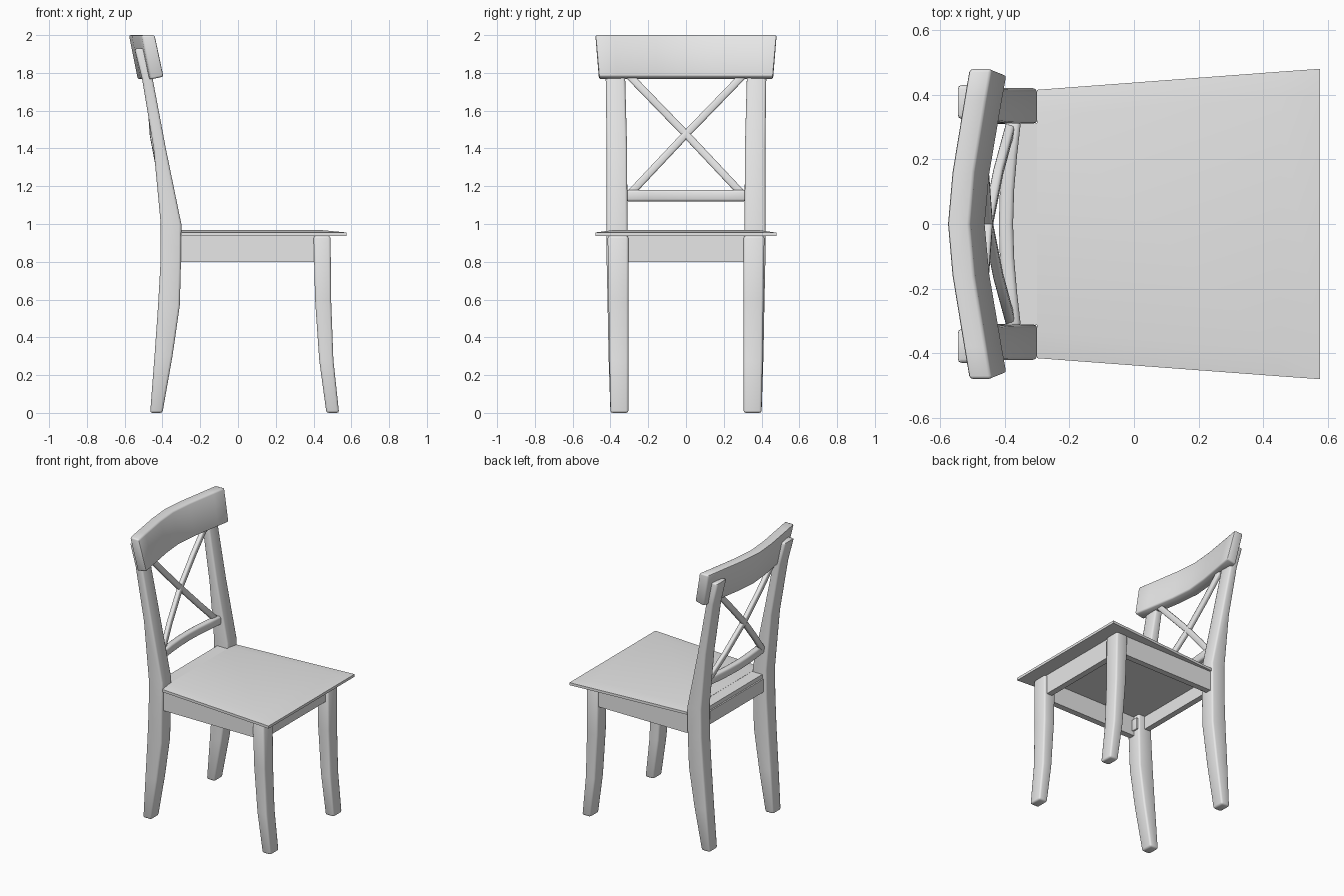
import bpy
import bmesh
import math

cube = bpy.data.objects.get("Cube")
if cube:
    bpy.data.objects.remove(cube, do_unlink=True)

paint = bpy.data.materials.new("plain_grey")
paint.use_nodes = True
GREY = (0.8, 0.8, 0.8, 1)
paint.diffuse_color = GREY
paint.node_tree.nodes["Principled BSDF"].inputs["Base Color"].default_value = GREY


def loft(name, rings, round_by=0.0):
    """Skin a row of equal rings, cap the ends and round the hard edges."""
    bm = bmesh.new()
    rows = [[bm.verts.new(p) for p in ring] for ring in rings]
    n = len(rows[0])
    for a, b in zip(rows, rows[1:]):
        for i in range(n):
            j = (i + 1) % n
            bm.faces.new((a[i], a[j], b[j], b[i]))
    bm.faces.new(rows[0])
    bm.faces.new(rows[-1])
    bmesh.ops.recalc_face_normals(bm, faces=bm.faces[:])
    if round_by:
        hard = [e for e in bm.edges if e.calc_face_angle(0) > math.radians(50)]
        bmesh.ops.bevel(bm, geom=hard, offset=round_by, segments=2,
                        profile=0.5, affect='EDGES', clamp_overlap=True)
    mesh = bpy.data.meshes.new(name)
    bm.to_mesh(mesh)
    bm.free()
    obj = bpy.data.objects.new(name, mesh)
    bpy.context.collection.objects.link(obj)
    mesh.materials.append(paint)
    bpy.ops.object.select_all(action='DESELECT')
    obj.select_set(True)
    bpy.context.view_layer.objects.active = obj
    bpy.ops.object.shade_smooth_by_angle(angle=math.radians(50))
    return obj


def flat_ring(x0, x1, y0, y1, z):
    return [(x0, y0, z), (x1, y0, z), (x1, y1, z), (x0, y1, z)]


def box(name, x0, x1, y0, y1, z0, z1, round_by=0.0):
    y0, y1 = sorted((y0, y1))
    return loft(name, [flat_ring(x0, x1, y0, y1, z) for z in (z0, z1)], round_by)


# Leg sections: height, back x, front x, inner y, outer y
back_leg = [(0, -.465, -.40, .31, .40), (.3, -.442, -.347, .31, .41),
            (.57, -.423, -.308, .31, .415), (.8, -.41, -.302, .31, .42),
            (1, -.409, -.30, .31, .42), (1.4, -.447, -.382, .312, .42),
            (1.77, -.508, -.452, .322, .425), (1.93, -.548, -.497, .325, .43)]
front_leg = [(0, .468, .535, .305, .40), (.28, .43, .505, .305, .405),
             (.6, .408, .493, .305, .41), (.937, .40, .49, .305, .415)]

for side, s in (("left", 1), ("right", -1)):
    for name, rows in (("back_leg", back_leg), ("front_leg", front_leg)):
        loft(f"{name}_{side}", [flat_ring(x0, x1, s * a, s * b, z)
                                for z, x0, x1, a, b in rows], 0.012)
    # Side apron and the small corner bracket behind it
    box(f"side_apron_{side}", -.31, .41, s * .36, s * .402, .80, .937)
    box(f"bracket_{side}", -.302, -.285, s * .315, s * .362, .83, .91, .004)

# Front and back aprons
box("front_apron", .43, .472, -.31, .31, .80, .937)
box("back_apron", -.39, -.35, -.31, .31, .845, .937)


# Seat panel, gently falling at the sides and the front edge
def seat_ring(x, half, top):
    inner = half - .08
    return [(x, half, .937), (x, half, .955), (x, inner, top),
            (x, -inner, top), (x, -half, .955), (x, -half, .937)]


loft("seat", [seat_ring(-.30, .415, .967), seat_ring(.45, .471, .967),
              seat_ring(.575, .48, .955)])
box("seat_back_strip", -.38, -.30, -.312, .312, .937, .966)

# Curved top rail, leaning backwards
rail = []
for y, back in ((-.48, -.51), (-.38, -.527), (-.16, -.563), (0, -.577),
                (.16, -.563), (.38, -.527), (.48, -.51)):
    low = y * .96
    rail.append([(back, y, 2), (back + .07, y, 2),
                 (back + .117, low, 1.78), (back + .047, low, 1.765)])
loft("top_rail", rail, 0.01)

# Lower back rail, bowed backwards
bow = []
for i in range(-3, 4):
    y = i * .106
    x = -.372 - .024 * math.cos(y * 5)
    bow.append([(x - .022, y, 1.12), (x + .022, y, 1.12),
                (x + .022, y, 1.18), (x - .022, y, 1.18)])
loft("lower_back_rail", bow, 0.012)

# Crossed braces
for side, s in (("left", 1), ("right", -1)):
    rings = []
    for y, x, z in ((-.315, -.378, 1.14), (-.16, -.42, 1.305), (0, -.452, 1.475),
                    (.16, -.464, 1.64), (.315, -.468, 1.80)):
        d = .014
        rings.append([(x - .015, s * (y - d), z + d), (x + .015, s * (y - d), z + d),
                      (x + .015, s * (y + d), z - d), (x - .015, s * (y + d), z - d)])
    loft(f"cross_brace_{side}", rings, 0.009)
